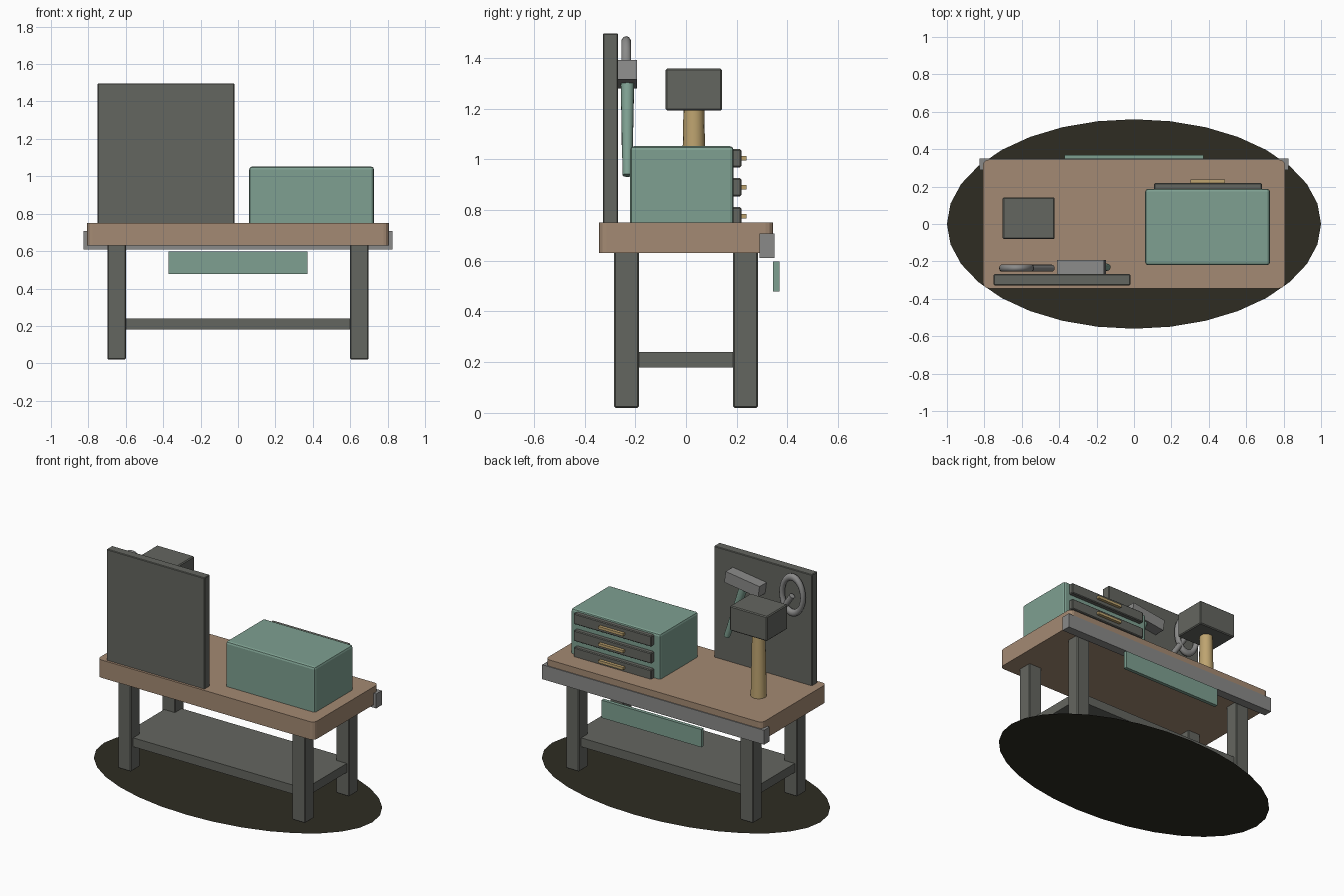
import bpy, math
from mathutils import Vector

cube = bpy.data.objects.get("Cube")
if cube:
    bpy.data.objects.remove(cube, do_unlink=True)


def material(name, *rgb):
    """Make a flat material from 0-255 sRGB values."""
    lin = [((c / 255 + 0.055) / 1.055) ** 2.4 for c in rgb]
    m = bpy.data.materials.new(name)
    m.use_nodes = True
    m.diffuse_color = (*lin, 1)
    m.node_tree.nodes["Principled BSDF"].inputs["Base Color"].default_value = (*lin, 1)
    return m


WOOD = material("brown wood", 164, 138, 115)
GREEN = material("sage green", 126, 160, 145)
DARK = material("dark grey", 100, 102, 96)
STEEL = material("steel grey", 138, 138, 137)
TAN = material("tan wood", 190, 164, 112)
FLOOR = material("dark olive", 46, 44, 34)


def finish(name, mat, smooth=False):
    ob = bpy.context.object
    ob.name = ob.data.name = name
    ob.data.materials.append(mat)
    if smooth:
        bpy.ops.object.shade_smooth_by_angle(angle=math.radians(40))
    return ob


def box(name, mat, x, y, z, bevel=0, segments=2):
    """Box from (min, max) ranges, optionally with rounded edges."""
    bpy.ops.mesh.primitive_cube_add(size=1, location=[sum(r) / 2 for r in (x, y, z)])
    ob = finish(name, mat)
    ob.scale = [r[1] - r[0] for r in (x, y, z)]
    bpy.ops.object.transform_apply(location=False, rotation=False, scale=True)
    if bevel:
        mod = ob.modifiers.new("rounded", "BEVEL")
        mod.width, mod.segments = bevel, segments
    return ob


def rod(name, mat, start, end, r_start, r_end, sides=16):
    """Tapered round bar between two points."""
    a, b = Vector(start), Vector(end)
    bpy.ops.mesh.primitive_cone_add(vertices=sides, radius1=r_start, radius2=r_end,
                                    depth=(b - a).length, location=(a + b) / 2)
    bpy.context.object.rotation_euler = (b - a).to_track_quat("Z", "Y").to_euler()
    return finish(name, mat, True)


# Floor disc
bpy.ops.mesh.primitive_circle_add(vertices=32, radius=1, fill_type="NGON")
bpy.context.object.scale.y = 0.56
finish("floor_disc", FLOOR)

# Bench top with rounded upright corners
top = box("bench_top", WOOD, (-0.807, 0.807), (-0.344, 0.344), (0.63, 0.75), 0.03, 3)
weights = top.data.attributes.new("bevel_weight_edge", "FLOAT", "EDGE")
for e in top.data.edges:
    p, q = (top.data.vertices[i].co for i in e.vertices)
    weights.data[e.index].value = 1 if abs(p.z - q.z) > 0.01 else 0
top.modifiers["rounded"].limit_method = "WEIGHT"

# Legs and lower shelf
for sx, side in ((-1, "right"), (1, "left")):
    for sy, end in ((-1, "front"), (1, "back")):
        box(f"{end}_{side}_leg", DARK, sorted((sx * 0.6, sx * 0.697)),
            sorted((sy * 0.186, sy * 0.283)), (0.02, 0.635), 0.005, 1)
box("lower_shelf", DARK, (-0.68, 0.68), (-0.258, 0.258), (0.18, 0.24))

# Edge rail and hanging plate
box("edge_rail", STEEL, (-0.826, 0.826), (0.29, 0.35), (0.61, 0.707))
box("hanging_plate", GREEN, (-0.372, 0.372), (0.344, 0.368), (0.478, 0.597))

# Tool panel
box("tool_panel", DARK, (-0.75, -0.02), (-0.328, -0.268), (0.745, 1.497), 0.004, 1)

# Drawer chest
box("drawer_chest", GREEN, (0.06, 0.727), (-0.22, 0.188), (0.735, 1.052), 0.015)
for i in range(3):
    z = 0.776 + i * 0.114
    box(f"drawer_front_{i + 1}", DARK, (0.107, 0.685), (0.18, 0.218), (z - 0.036, z + 0.036), 0.005, 1)
    box(f"drawer_handle_{i + 1}", TAN, (0.303, 0.487), (0.21, 0.238), (z - 0.009, z + 0.009))

# Standing mallet
rod("mallet_handle", TAN, (-0.563, 0.031, 0.745), (-0.563, 0.031, 1.2), 0.05, 0.041)
box("mallet_head", DARK, (-0.702, -0.424), (-0.08, 0.142), (1.192, 1.358), 0.006, 1)

# Hanging hammer
head = box("hammer_head", STEEL, (-0.408, -0.154), (-0.271, -0.193), (1.297, 1.374))
head.rotation_euler.y = -math.radians(8)
rod("hammer_handle", GREEN, (-0.143, -0.231, 0.937), (-0.275, -0.231, 1.32), 0.019, 0.027)

# Hanging wrench: oval ring and shaft
bpy.ops.mesh.primitive_torus_add(major_segments=32, minor_segments=10, major_radius=0.1,
                                 minor_radius=0.02, location=(-0.628, -0.236, 1.342),
                                 rotation=(math.pi / 2, 0, 0))
bpy.context.object.scale = (0.78, 1.2, 1)
finish("wrench_ring", STEEL, True)
rod("wrench_shaft", STEEL, (-0.625, -0.236, 1.335), (-0.44, -0.236, 1.06), 0.019, 0.019, 12)
